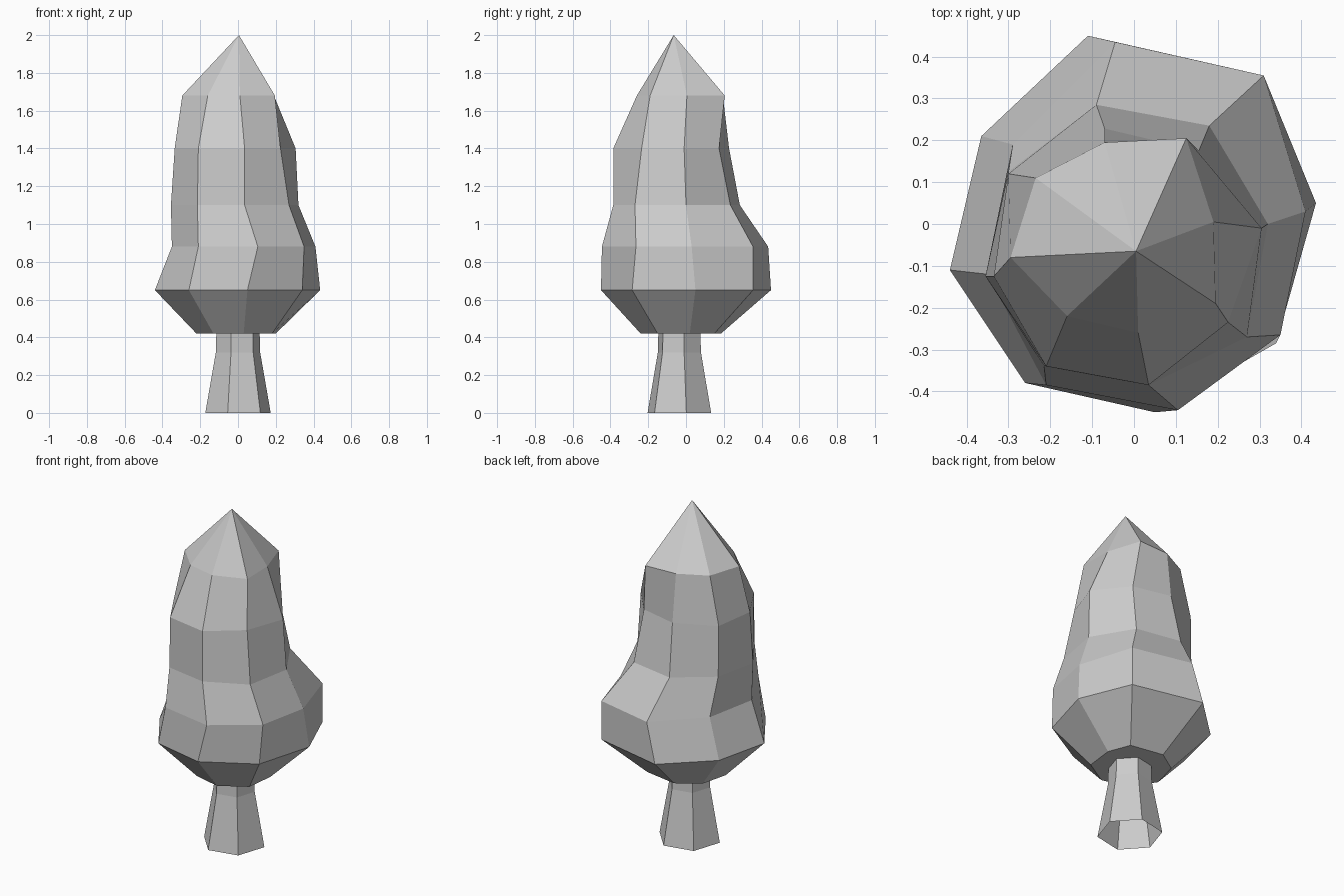
import bpy, bmesh, math

if "Cube" in bpy.data.objects:
    bpy.data.objects.remove(bpy.data.objects["Cube"])


def loft(name, rings, apex=None, cap_bottom=False):
    """Skin equal-sided rings of points, optionally closing to a tip."""
    bm = bmesh.new()
    rows = [[bm.verts.new(p) for p in ring] for ring in rings]
    n = len(rows[0])
    for lo, hi in zip(rows, rows[1:]):
        for i in range(n):
            j = (i + 1) % n
            bm.faces.new((lo[i], lo[j], hi[j], hi[i]))
    if apex:
        tip = bm.verts.new(apex)
        for i in range(n):
            bm.faces.new((rows[-1][i], rows[-1][(i + 1) % n], tip))
    if cap_bottom:
        bm.faces.new(rows[0][::-1])
    me = bpy.data.meshes.new(name)
    bm.to_mesh(me)
    bm.free()
    ob = bpy.data.objects.new(name, me)
    bpy.context.collection.objects.link(ob)
    return ob


# Trunk: flared six-sided tube, open at the bottom
def hexagon(radius, z):
    return [(radius * math.cos(math.radians(12 + 60 * k)),
             -0.035 + radius * math.sin(math.radians(12 + 60 * k)), z) for k in range(6)]


loft("trunk", [hexagon(0.177, 0), hexagon(0.12, 0.32), hexagon(0.117, 0.43)])

# Foliage: irregular eight-sided rings, counter-clockwise from the left front
foliage = {
    0.42: [(-.22, -.06), (-.13, -.20), (.03, -.24), (.18, -.15),
           (.20, .02), (.15, .15), (-.05, .185), (-.18, .10)],
    0.65: [(-.44, -.11), (-.26, -.38), (.05, -.45), (.34, -.285),
           (.435, .05), (.31, .355), (-.11, .45), (-.365, .21)],
    0.88: [(-.35, -.12), (-.21, -.385), (.105, -.445), (.35, -.265),
           (.41, .03), (.31, .355), (-.045, .435), (-.29, .19)],
    1.10: [(-.355, -.125), (-.215, -.34), (.035, -.385), (.27, -.27),
           (.32, 0), (.18, .235), (-.09, .285), (-.30, .125)],
    1.40: [(-.335, -.125), (-.21, -.34), (.035, -.385), (.225, -.235),
           (.305, -.01), (.155, .175), (-.07, .228), (-.30, .12)],
    1.68: [(-.295, -.08), (-.16, -.22), (.01, -.26), (.195, -.19),
           (.19, .005), (.125, .205), (-.07, .195), (-.235, .11)],
}
loft("foliage", [[(x, y, z) for x, y in pts] for z, pts in foliage.items()],
     apex=(0.005, -0.065, 2.0), cap_bottom=True)
